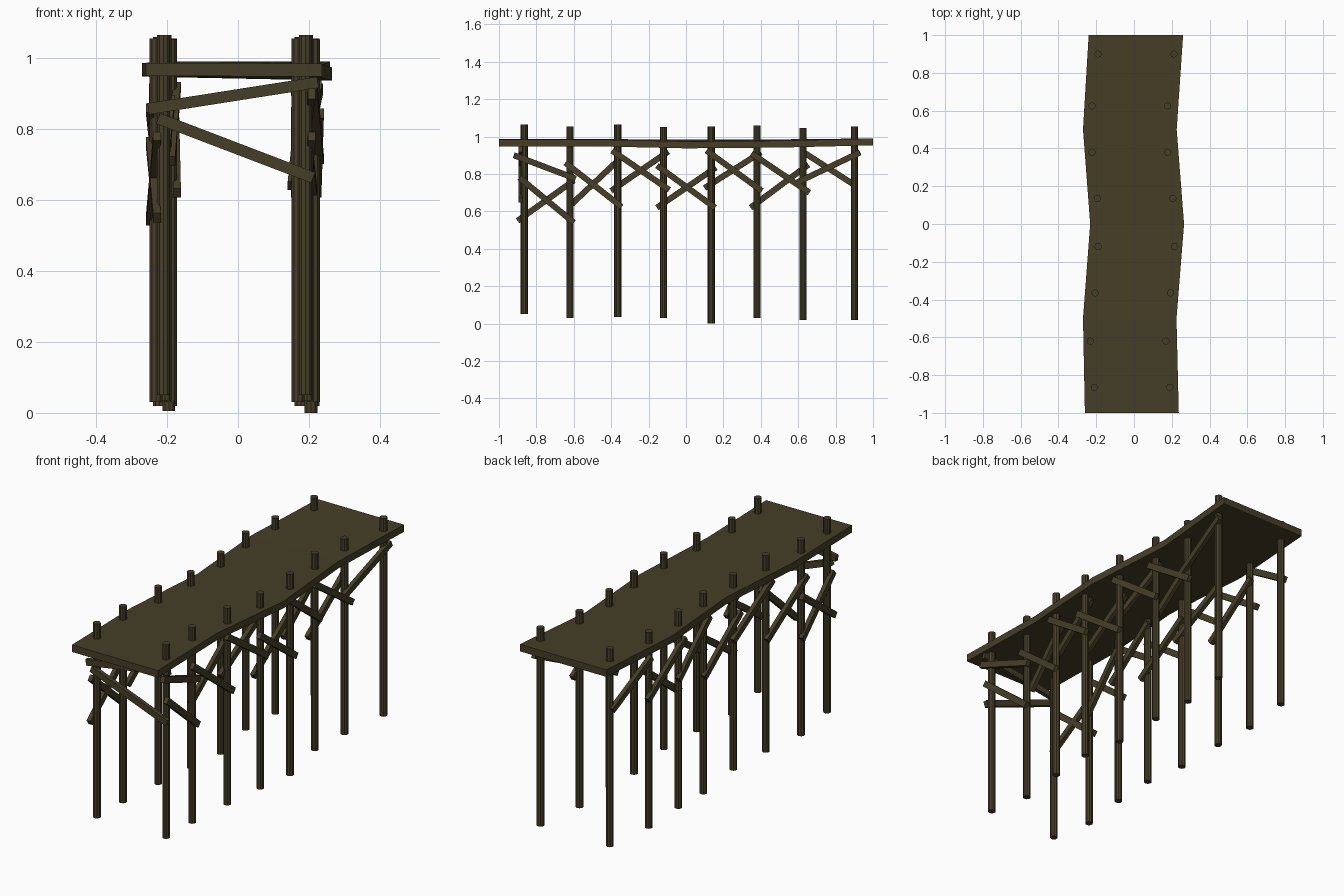
import bpy, bmesh
from mathutils import Vector

if "Cube" in bpy.data.objects:
    bpy.data.objects.remove(bpy.data.objects["Cube"])

wood = bpy.data.materials.new("dark weathered wood")
wood.diffuse_color = (0.06, 0.048, 0.02, 1)
wood.use_nodes = True
wood.node_tree.nodes["Principled BSDF"].inputs["Base Color"].default_value = wood.diffuse_color


def finish(name, bm):
    bmesh.ops.recalc_face_normals(bm, faces=bm.faces)
    me = bpy.data.meshes.new(name)
    bm.to_mesh(me)
    bm.free()
    me.materials.append(wood)
    ob = bpy.data.objects.new(name, me)
    bpy.context.collection.objects.link(ob)
    return ob


def post(name, x, y, z0, z1, r=0.019):
    bm = bmesh.new()
    bmesh.ops.create_cone(bm, cap_ends=True, segments=10, radius1=r, radius2=r, depth=z1 - z0)
    bmesh.ops.translate(bm, verts=bm.verts, vec=(x, y, (z0 + z1) / 2))
    finish(name, bm)


def beam(name, a, b, out, w=0.032, t=0.022):
    """Rectangular plank from a to b; t is its thickness along 'out'."""
    a, b = Vector(a), Vector(b)
    d = (b - a).normalized()
    side = d.cross(Vector(out)).normalized()
    n = side.cross(d)
    bm = bmesh.new()
    rings = [[bm.verts.new(p + side * i * w / 2 + n * j * t / 2)
              for i, j in ((-1, -1), (1, -1), (1, 1), (-1, 1))] for p in (a, b)]
    bm.faces.new(rings[0])
    bm.faces.new(rings[1])
    for k in range(4):
        m = (k + 1) % 4
        bm.faces.new((rings[0][k], rings[0][m], rings[1][m], rings[1][k]))
    finish(name, bm)


# Wavy deck: y, left x, right x, left top z, right top z
sections = [(-1, -0.26, 0.237, 0.987, 0.985), (-0.5, -0.27, 0.225, 0.986, 0.985),
            (0, -0.232, 0.265, 0.985, 0.974), (0.5, -0.27, 0.226, 0.985, 0.978),
            (1, -0.24, 0.26, 0.990, 0.990)]
bm = bmesh.new()
th = 0.037
rings = [[bm.verts.new(p) for p in ((l, y, zl), (r, y, zr), (r, y, zr - th), (l, y, zl - th))]
         for y, l, r, zl, zr in sections]
for a, b in zip(rings, rings[1:]):
    for k in range(4):
        m = (k + 1) % 4
        bm.faces.new((a[k], a[m], b[m], b[k]))
bm.faces.new(rings[0])
bm.faces.new(rings[-1])
finish("deck", bm)

# Post pairs: y, left x, right x, bottom, top
posts = [(-0.865, -0.21, 0.19, 0.05, 1.065), (-0.62, -0.231, 0.169, 0.03, 1.055),
         (-0.365, -0.206, 0.194, 0.035, 1.065), (-0.12, -0.19, 0.213, 0.03, 1.052),
         (0.135, -0.195, 0.206, 0.005, 1.055), (0.38, -0.222, 0.178, 0.03, 1.06),
         (0.625, -0.222, 0.178, 0.02, 1.045), (0.9, -0.19, 0.211, 0.02, 1.055)]
for i, (y, l, r, z0, z1) in enumerate(posts):
    post(f"left_post_{i}", l, y, z0, z1)
    post(f"right_post_{i}", r, y, z0 if i != 4 else 0, z1)

# Side braces: bay, start y, start z, end y, end z, sides
braces = [(0, -0.92, 0.90, -0.59, 0.775, "R"), (0, -0.90, 0.55, -0.60, 0.765, "L"),
          (0, -0.89, 0.78, -0.60, 0.54, "LR"),
          (1, -0.645, 0.86, -0.345, 0.625, "LR"), (1, -0.61, 0.64, -0.35, 0.885, "LR"),
          (2, -0.395, 0.925, -0.09, 0.715, "LR"), (2, -0.40, 0.71, -0.095, 0.92, "LR"),
          (3, -0.155, 0.845, 0.155, 0.62, "LR"), (3, -0.155, 0.62, 0.16, 0.835, "LR"),
          (4, 0.11, 0.925, 0.405, 0.71, "LR"), (4, 0.10, 0.725, 0.40, 0.915, "LR"),
          (5, 0.35, 0.91, 0.66, 0.70, "LR"), (5, 0.345, 0.62, 0.655, 0.85, "LR"),
          (6, 0.595, 0.755, 0.93, 0.915, "R"), (6, 0.63, 0.915, 0.91, 0.735, "L")]
for n, (bay, y0, z0, y1, z1, sides) in enumerate(braces):
    off = 0.018 if z1 < z0 or bay in (0, 6) else -0.018  # falling outside, rising inside
    for s in sides:
        col, sg = (1, -1) if s == "L" else (2, 1)
        xa, xb = posts[bay][col] + sg * off, posts[bay + 1][col] + sg * off
        beam(f"{'left' if s == 'L' else 'right'}_brace_{n}",
             (xa, y0, z0), (xb, y1, z1), (1, 0, 0))

# Front cross braces
beam("front_upper_brace", (-0.253, -0.885, 0.857), (0.225, -0.885, 0.932), (0, 1, 0))
beam("front_lower_brace", (-0.225, -0.885, 0.83), (0.212, -0.885, 0.663), (0, 1, 0))
